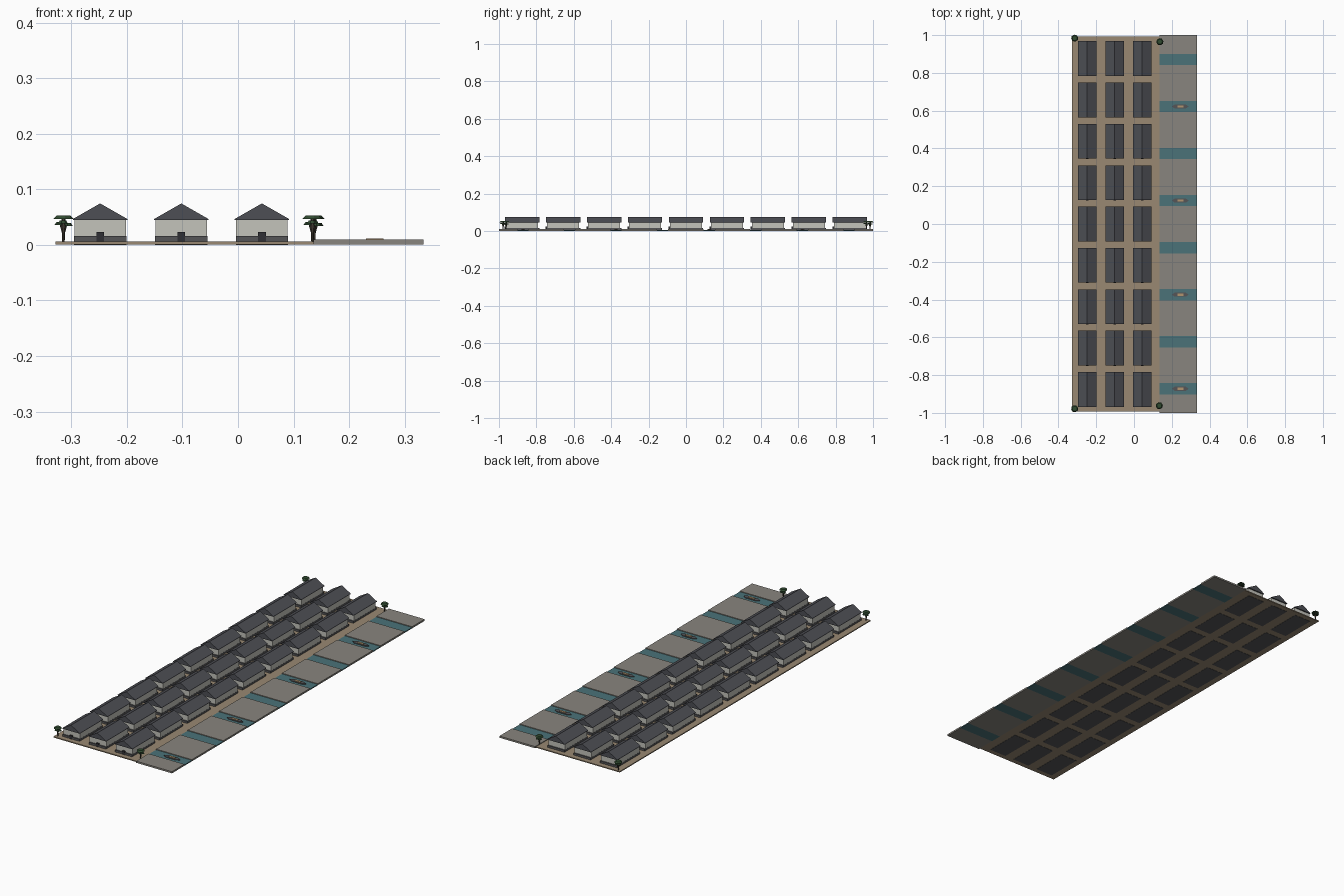
import bpy, math

if "Cube" in bpy.data.objects:
    bpy.data.objects.remove(bpy.data.objects["Cube"])


def mat(name, r, g, b):
    m = bpy.data.materials.new(name)
    m.diffuse_color = (r, g, b, 1)
    m.use_nodes = True
    m.node_tree.nodes["Principled BSDF"].inputs["Base Color"].default_value = m.diffuse_color
    return m


SAND = mat("sand", 0.32, 0.25, 0.17)
PAVE = mat("concrete", 0.25, 0.235, 0.21)
WATER = mat("water", 0.07, 0.17, 0.19)
ROOF = mat("roof_slate", 0.075, 0.078, 0.09)
WALL = mat("plaster", 0.55, 0.55, 0.5)
DARK = mat("dark_base", 0.09, 0.09, 0.095)
DOOR = mat("door", 0.03, 0.03, 0.035)
WOOD = mat("wood", 0.45, 0.3, 0.16)
BARK = mat("bark", 0.06, 0.05, 0.035)
LEAF = mat("leaf", 0.03, 0.07, 0.03)


def mesh_object(name, verts, faces, material):
    me = bpy.data.meshes.new(name)
    me.from_pydata(verts, [], faces)
    me.materials.append(material)
    ob = bpy.data.objects.new(name, me)
    bpy.context.collection.objects.link(ob)
    return ob


def box(name, x0, x1, y0, y1, z0, z1, material):
    v = [(x, y, z) for z in (z0, z1) for x, y in ((x0, y0), (x1, y0), (x1, y1), (x0, y1))]
    f = [(3, 2, 1, 0), (4, 5, 6, 7)] + [(i, (i + 1) % 4, (i + 1) % 4 + 4, i + 4) for i in range(4)]
    return mesh_object(name, v, f, material)


def prism(name, profile, y0, y1, material):
    """Extrude an x-z profile along y."""
    n = len(profile)
    v = [(x, y, z) for y in (y0, y1) for x, z in profile]
    f = [tuple(range(n)), tuple(range(2 * n - 1, n - 1, -1))]
    f += [((i + 1) % n, i, i + n, (i + 1) % n + n) for i in range(n)]
    return mesh_object(name, v, f, material)


def cone(name, x, y, z0, z1, r0, r1, material, sides=7, spin=0.0):
    bpy.ops.mesh.primitive_cone_add(vertices=sides, radius1=r0, radius2=r1, depth=z1 - z0,
                                    location=(x, y, (z0 + z1) / 2), rotation=(0, 0, spin))
    ob = bpy.context.object
    ob.name = name
    ob.data.materials.append(material)
    return ob


# Sand yard under the houses
box("sand_yard", -0.328, 0.136, -0.993, 0.993, 0.001, 0.006, SAND)

# Three columns of nine gabled houses
for cx in (-0.248, -0.102, 0.043):
    for row in range(9):
        cy = (row - 4) * 0.219
        box("house_base", cx - 0.047, cx + 0.047, cy - 0.092, cy + 0.092, 0.0, 0.016, DARK)
        box("house_walls", cx - 0.0465, cx + 0.0465, cy - 0.086, cy + 0.086, 0.016, 0.045, WALL)
        box("house_door", cx - 0.007, cx + 0.007, cy - 0.0935, cy - 0.085, 0.006, 0.023, DOOR)
        prism("house_roof", [(cx - 0.049, 0.0445), (cx + 0.049, 0.0445), (cx + 0.049, 0.0465),
                             (cx, 0.0745), (cx - 0.049, 0.0465)], cy - 0.092, cy + 0.092, ROOF)

# Quay of concrete slabs separated by recessed water berths
berths = [-0.872 + 0.249 * i for i in range(8)]
edges = [-1.0] + [e for b in berths for e in (b - 0.03, b + 0.03)] + [1.0]
for a, b in zip(edges[::2], edges[1::2]):
    box("quay_slab", 0.136, 0.334, a, b, 0.001, 0.0095, PAVE)
for i, b in enumerate(berths):
    box("water_berth", 0.136, 0.334, b - 0.03, b + 0.03, 0.001, 0.006, WATER)
    if i % 2 == 0:
        # Small boat with pointed ends and a wooden deck
        outline = [(0.2, 0), (0.216, -0.011), (0.274, -0.011), (0.29, 0), (0.274, 0.011), (0.216, 0.011)]
        v = [(x, b + y, z) for z in (0.005, 0.009) for x, y in outline]
        f = [tuple(range(5, -1, -1)), tuple(range(6, 12))]
        f += [(k, (k + 1) % 6, (k + 1) % 6 + 6, k + 6) for k in range(6)]
        mesh_object("boat_hull", v, f, DARK)
        box("boat_deck", 0.23, 0.262, b - 0.006, b + 0.006, 0.008, 0.0118, WOOD)

# Corner trees with two flat layers of foliage
for tx, ty in ((-0.314, 0.984), (0.137, 0.965), (-0.314, -0.978), (0.134, -0.962)):
    cone("tree_trunk", tx, ty, 0.005, 0.022, 0.0022, 0.003, BARK)
    cone("tree_fork", tx, ty, 0.022, 0.036, 0.003, 0.007, BARK)
    cone("tree_top_stem", tx, ty, 0.036, 0.047, 0.004, 0.004, BARK)
    for k in range(3):
        a = math.tau * k / 3 + 0.4
        cone("lower_foliage", tx + 0.008 * math.cos(a), ty + 0.008 * math.sin(a),
             0.034 + 0.002 * k, 0.0395 + 0.002 * k, 0.0095, 0.006, LEAF, 7, a)
    cone("upper_foliage", tx, ty, 0.0465, 0.0525, 0.019, 0.013, LEAF, 8, 0.2)
